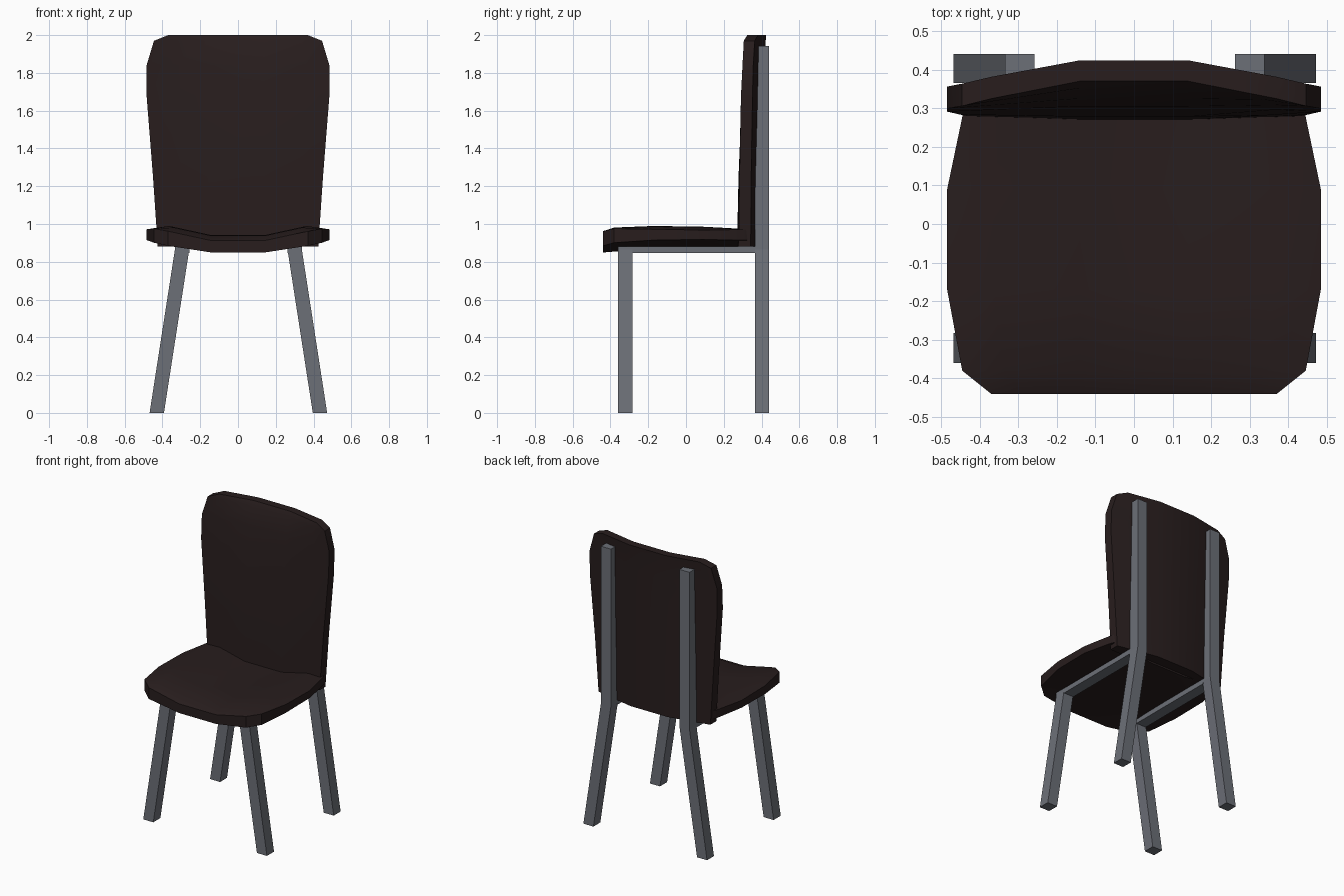
import bpy, bmesh, math

cube = bpy.data.objects.get("Cube")
if cube:
    bpy.data.objects.remove(cube, do_unlink=True)


def material(name, rgb):
    m = bpy.data.materials.new(name)
    m.use_nodes = True
    m.diffuse_color = (*rgb, 1)
    bsdf = m.node_tree.nodes["Principled BSDF"]
    bsdf.inputs["Base Color"].default_value = (*rgb, 1)
    bsdf.inputs["Roughness"].default_value = 0.7
    return m


brown = material("dark_brown", (0.021, 0.0125, 0.0125))
grey = material("steel_grey", (0.15, 0.16, 0.185))


def finish(bm, name, mat, smooth=False):
    bmesh.ops.recalc_face_normals(bm, faces=bm.faces[:])
    mesh = bpy.data.meshes.new(name)
    bm.to_mesh(mesh)
    bm.free()
    mesh.materials.append(mat)
    obj = bpy.data.objects.new(name, mesh)
    bpy.context.collection.objects.link(obj)
    if smooth:
        bpy.ops.object.select_all(action='DESELECT')
        obj.select_set(True)
        bpy.context.view_layer.objects.active = obj
        bpy.ops.object.shade_smooth_by_angle(angle=math.radians(25))


def lerp_table(x, table):
    """Piecewise linear lookup in a list of (x, value) pairs."""
    for (a, va), (b, vb) in zip(table, table[1:]):
        if x <= b:
            return va + (vb - va) * max(0, (x - a) / (b - a))
    return table[-1][1]


def shell(name, rows, point):
    """Closed curved panel: rows are (position, half width, ...),
    point(x, row, side) places a vertex on side 0 or 1."""
    bm = bmesh.new()
    grids = []
    for side in (0, 1):
        grid = []
        for row in rows:
            hw = row[1]
            half = [0.14, 0.14 + (hw - 0.14) * 0.65, hw]
            xs = [-x for x in reversed(half)] + half
            grid.append([bm.verts.new(point(x, row, side)) for x in xs])
        grids.append(grid)
        for r, s in zip(grid, grid[1:]):
            for i in range(len(r) - 1):
                bm.faces.new((r[i], r[i + 1], s[i + 1], s[i]))

    # Rim joining the two skins
    def border(g):
        return (g[0] + [r[-1] for r in g[1:]] + g[-1][-2::-1]
                + [r[0] for r in g[-2:0:-1]])
    a, b = border(grids[0]), border(grids[1])
    for i in range(len(a)):
        j = (i + 1) % len(a)
        bm.faces.new((a[i], a[j], b[j], b[i]))
    finish(bm, name, brown, smooth=True)


# Dished seat: (y, half width, top z, bottom z)
TOP_RISE = [(0.14, 0), (0.37, 0.05), (0.484, 0.031)]
LOW_RISE = [(0.14, 0), (0.484, 0.053)]


def seat_point(x, row, side):
    rise = lerp_table(abs(x), LOW_RISE if side else TOP_RISE)
    return (x, row[0], row[2 + side] + rise)


shell("seat", [
    (-0.44, 0.37, 0.912, 0.849),
    (-0.38, 0.445, 0.938, 0.854),
    (-0.17, 0.484, 0.941, 0.862),
    (0.09, 0.484, 0.937, 0.865),
    (0.30, 0.44, 0.932, 0.868),
    (0.33, 0.425, 0.932, 0.87),
], seat_point)


# Curved backrest: (z, half width, front mid y, front edge y, back mid y, back edge y)
def back_point(x, row, side):
    mid, edge = row[2 + 2 * side], row[3 + 2 * side]
    return (x, lerp_table(abs(x), [(0.14, mid), (0.484, edge)]), row[0])


shell("backrest", [
    (0.882, 0.425, 0.27, 0.28, 0.402, 0.33),
    (1.25, 0.45, 0.278, 0.284, 0.408, 0.338),
    (1.68, 0.484, 0.305, 0.291, 0.415, 0.352),
    (1.84, 0.484, 0.325, 0.299, 0.418, 0.356),
    (1.97, 0.445, 0.352, 0.3, 0.422, 0.356),
    (2.0, 0.37, 0.37, 0.302, 0.424, 0.36),
], back_point)


# Square steel frame
def bar(name, side, path, y0, y1):
    """Bar through (inner x, z) stations, 0.076 wide, between y0 and y1."""
    bm = bmesh.new()
    rings = []
    for x, z in path:
        rings.append([bm.verts.new((side * px + 0.002, y, z)) for px, y in
                      ((x, y0), (x + 0.076, y0), (x + 0.076, y1), (x, y1))])
    bm.faces.new(rings[0])
    bm.faces.new(rings[-1])
    for r, s in zip(rings, rings[1:]):
        for i in range(4):
            j = (i + 1) % 4
            bm.faces.new((r[i], r[j], s[j], s[i]))
    finish(bm, name, grey)


for label, side in (("left", 1), ("right", -1)):
    foot, knee = (0.394, 0), (0.26, 0.865)
    bar(f"{label}_front_leg", side, [foot, knee, (0.26, 0.88)], -0.36, -0.283)
    bar(f"{label}_back_leg", side, [foot, knee, (0.26, 1.942)], 0.365, 0.44)
    bar(f"{label}_seat_rail", side, [(0.26, 0.847), (0.26, 0.882)], -0.36, 0.37)
